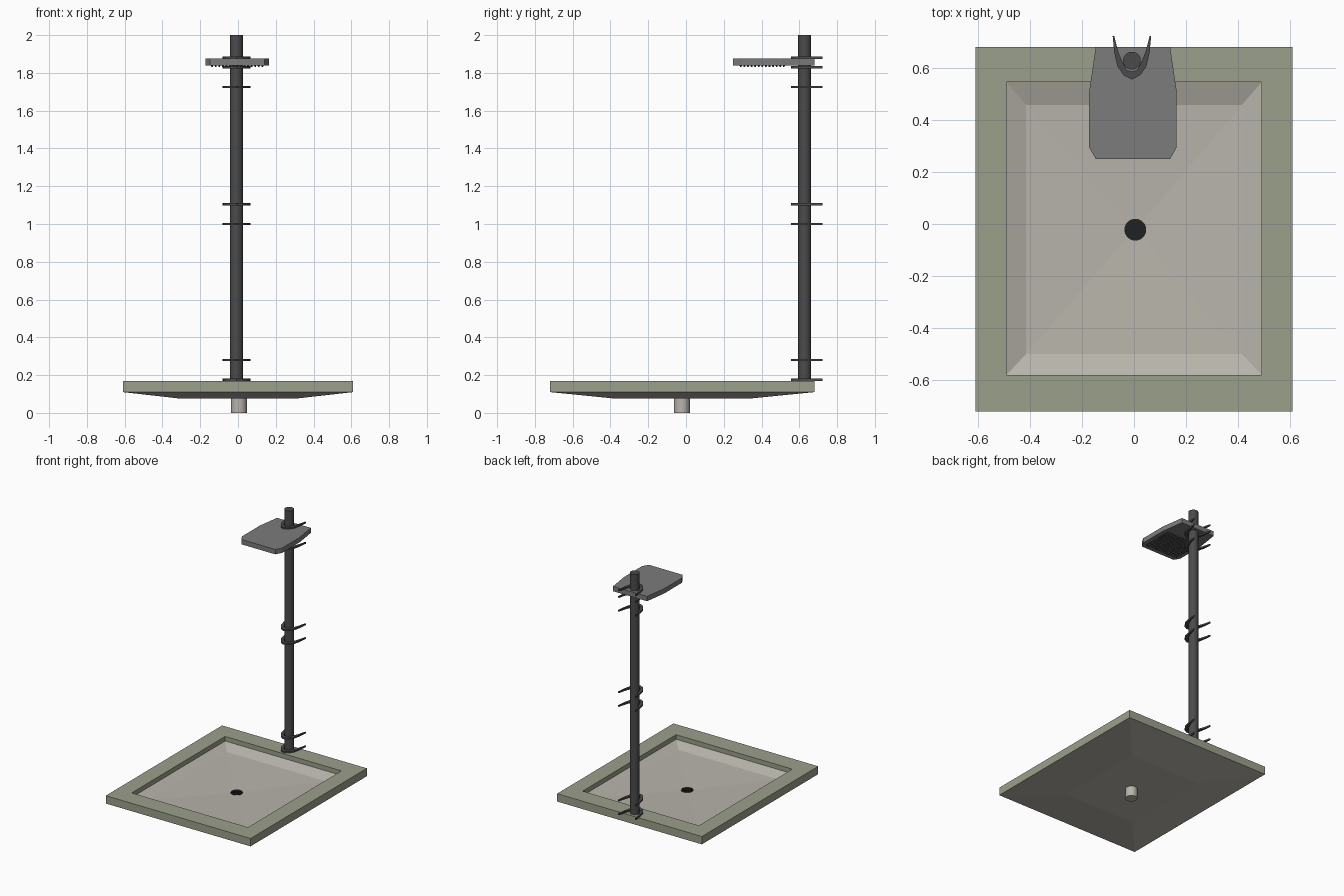
import bpy, bmesh, math
from mathutils import Matrix

if "Cube" in bpy.data.objects:
    bpy.data.objects.remove(bpy.data.objects["Cube"])

def material(name, r, g, b):
    m = bpy.data.materials.new(name)
    m.diffuse_color = (r, g, b, 1)
    m.use_nodes = True
    m.node_tree.nodes["Principled BSDF"].inputs["Base Color"].default_value = m.diffuse_color
    return m

OLIVE = material("olive", 0.33, 0.35, 0.26)
BEIGE = material("beige", 0.48, 0.46, 0.41)
DARK = material("dark_metal", 0.07, 0.07, 0.07)
GREY = material("mid_grey", 0.2, 0.2, 0.2)
BLACK = material("black", 0.015, 0.015, 0.015)

def finish(name, bm, mat, smooth=False):
    bmesh.ops.recalc_face_normals(bm, faces=bm.faces)
    me = bpy.data.meshes.new(name)
    bm.to_mesh(me)
    bm.free()
    me.materials.append(mat)
    ob = bpy.data.objects.new(name, me)
    bpy.context.collection.objects.link(ob)
    if smooth:
        bpy.ops.object.select_all(action='DESELECT')
        ob.select_set(True)
        bpy.context.view_layer.objects.active = ob
        bpy.ops.object.shade_smooth_by_angle(angle=math.radians(35))
    return ob

def rect_loft(name, rings, mat, caps=False):
    """Bridge rectangles given as (x0, x1, y0, y1, z)."""
    bm = bmesh.new()
    loops = [[bm.verts.new(p) for p in ((a, c, z), (b, c, z), (b, d, z), (a, d, z))]
             for a, b, c, d, z in rings]
    for lo, hi in zip(loops, loops[1:]):
        for i in range(4):
            j = (i + 1) % 4
            bm.faces.new((lo[i], lo[j], hi[j], hi[i]))
    if caps:
        bm.faces.new(loops[0])
        bm.faces.new(loops[-1])
    return finish(name, bm, mat)

def add_cyl(bm, x, y, z0, z1, r0, r1=None, n=24):
    bmesh.ops.create_cone(bm, cap_ends=True, segments=n, radius1=r0,
                          radius2=r0 if r1 is None else r1, depth=z1 - z0,
                          matrix=Matrix.Translation((x, y, (z0 + z1) / 2)))

def cylinder(name, x, y, z0, z1, r, mat, n=24):
    bm = bmesh.new()
    add_cyl(bm, x, y, z0, z1, r, n=n)
    return finish(name, bm, mat, True)

def plate(name, outline, z0, z1, mat):
    bm = bmesh.new()
    face = bm.faces.new([bm.verts.new((x, y, z0)) for x, y in outline])
    top = bmesh.ops.extrude_face_region(bm, geom=[face])["geom"]
    bmesh.ops.translate(bm, vec=(0, 0, z1 - z0),
                        verts=[v for v in top if isinstance(v, bmesh.types.BMVert)])
    return finish(name, bm, mat)

# Tray: raised rim and sloping basin
outer = (-0.61, 0.61, -0.72, 0.68)
inner = (-0.49, 0.49, -0.58, 0.545)
rect_loft("tray_rim", [(*outer, 0.11), (*outer, 0.17), (*inner, 0.17), (*inner, 0.135)], OLIVE)
rect_loft("tray_basin", [
    (-0.3, 0.3, -0.37, 0.33, 0.075), (*outer, 0.11), (*inner, 0.135),
    (-0.415, 0.415, -0.50, 0.458, 0.105), (-0.02, 0.03, -0.045, 0.005, 0.09)], BEIGE, True)

# Drain: outlet pipe and slotted cover
DX, DY = 0.005, -0.022
cylinder("drain_pipe", DX, DY, 0, 0.08, 0.042, BEIGE)
cylinder("drain_cover", DX, DY, 0.08, 0.094, 0.042, BLACK)
bm = bmesh.new()
for k in range(10):
    a = k * math.tau / 10
    bmesh.ops.create_cube(bm, size=1, matrix=Matrix.Translation((DX, DY, 0.094))
                          @ Matrix.Rotation(a, 4, 'Z') @ Matrix.Translation((0.022, 0, 0))
                          @ Matrix.Diagonal((0.034, 0.005, 0.005, 1)))
finish("drain_ribs", bm, BLACK)

# Column
PX, PY = -0.008, 0.628
cylinder("column", PX, PY, 0.165, 2.0, 0.034, DARK, 32)

# Crescent brackets around the column, mirrored half outline
out_half = [(0.074, 0.722), (0.068, 0.66), (0.056, 0.606), (0.032, 0.572), (0, 0.555)]
in_half = [(0, 0.586), (0.02, 0.592), (0.036, 0.622), (0.052, 0.66), (0.068, 0.722)]
half = out_half + in_half
right = [(PX + x, y) for x, y in half]
left = [(PX - x, y) for x, y in half]
outline = right[:5] + left[3::-1] + left[:4:-1] + right[6:]
for i, z in enumerate((0.175, 0.28, 1.0, 1.105, 1.725, 1.83, 1.88)):
    plate(f"bracket_{i + 1}", outline, z - 0.006, z + 0.006, DARK)

# Shower head with nozzles underneath
HX = -0.004
side = [(0.143, 0.68), (0.168, 0.51), (0.168, 0.294), (0.143, 0.25)]
plate("shower_head", [(HX + x, y) for x, y in side] +
      [(HX - x, y) for x, y in reversed(side)], 1.838, 1.875, GREY)
bm = bmesh.new()
for i in range(15):
    for j in range(13):
        add_cyl(bm, HX + (i - 7) * 0.019, 0.29 + j * 0.019, 1.832, 1.84, 0.004, 0.006, 8)
finish("nozzles", bm, DARK)
